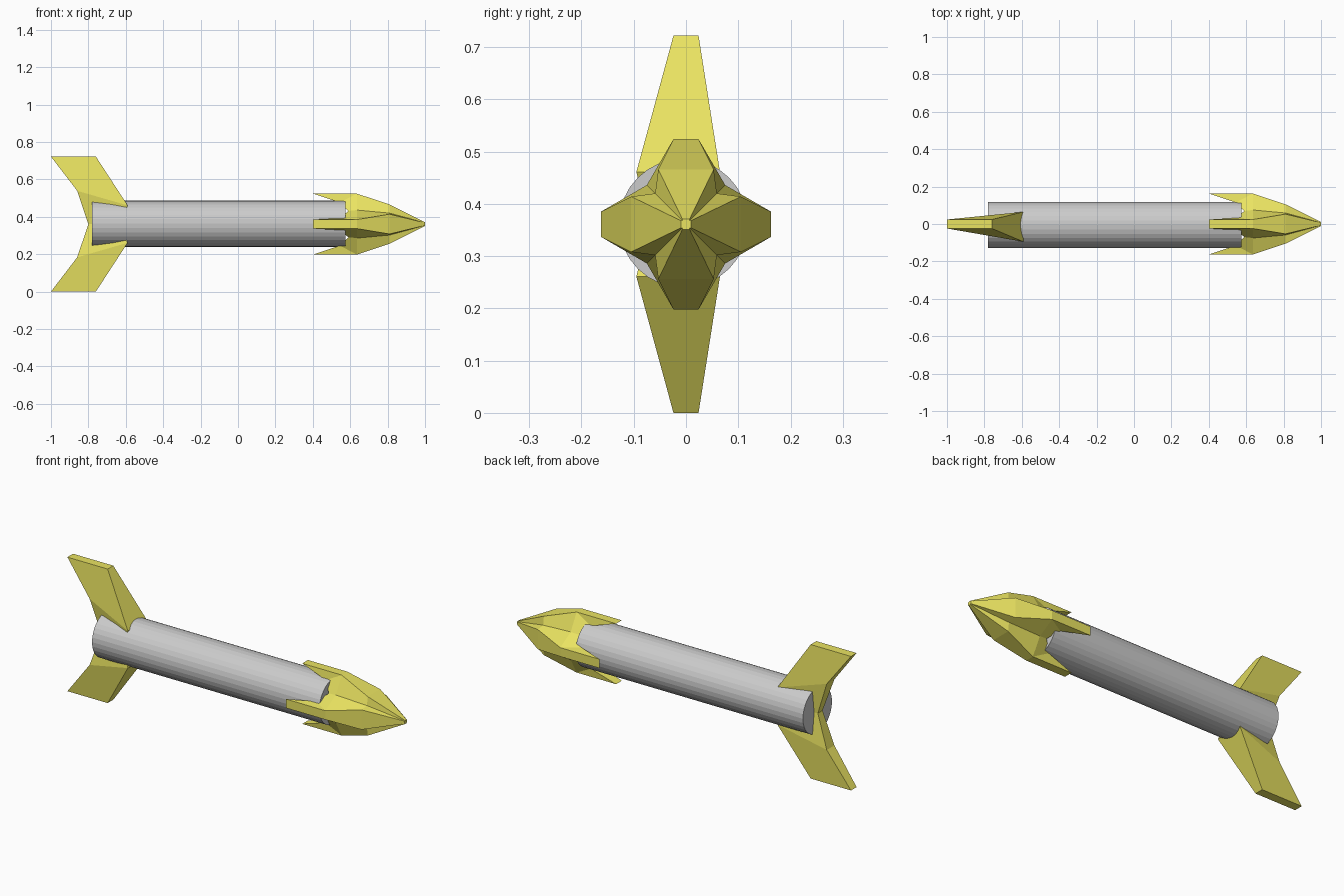
import bpy, bmesh, math
from mathutils import Vector, Matrix

if "Cube" in bpy.data.objects:
    bpy.data.objects.remove(bpy.data.objects["Cube"])

CZ = 0.361  # height of the long axis


def make_object(name, bm, mat=None):
    bmesh.ops.remove_doubles(bm, verts=bm.verts[:], dist=1e-5)
    bmesh.ops.recalc_face_normals(bm, faces=bm.faces[:])
    mesh = bpy.data.meshes.new(name)
    bm.to_mesh(mesh)
    bm.free()
    obj = bpy.data.objects.new(name, mesh)
    obj.location.z = CZ
    bpy.context.collection.objects.link(obj)
    if mat:
        mesh.materials.append(mat)
    return obj


yellow = bpy.data.materials.new("yellow")
yellow.diffuse_color = (0.82, 0.77, 0.12, 1)
yellow.use_nodes = True
yellow.node_tree.nodes["Principled BSDF"].inputs["Base Color"].default_value = yellow.diffuse_color

# Shaft
bpy.ops.mesh.primitive_cylinder_add(vertices=32, radius=0.1235, depth=1.355,
                                    location=(-0.1025, -0.005, CZ + 0.002),
                                    rotation=(0, math.pi / 2, 0))
bpy.context.object.name = "shaft"

# Four-bladed head: sections of (x, blade radius, blade half width, valley x, valley offset)
sections = [(0.40, 0.163, 0.024, 0.59, 0.070),
            (0.635, 0.163, 0.024, 0.635, 0.075),
            (0.81, 0.105, 0.053, 0.81, 0.059),
            (1.0, 0.010, 0.007, 1.0, 0.007)]
bm = bmesh.new()
for k in range(4):
    turn = Matrix.Rotation(k * math.pi / 2, 3, 'X')

    def face(*pts):
        bm.faces.new([bm.verts.new(turn @ Vector(p)) for p in pts])

    edge = [{s: (x, s * h, r) for s in (-1, 1)} for x, r, h, vx, v in sections]
    valley = [{s: (vx, s * v, v) for s in (-1, 1)} for x, r, h, vx, v in sections]
    under = {s: (0.545, s * 0.032, 0.115) for s in (-1, 1)}
    for i in range(3):
        face(edge[i][-1], edge[i][1], edge[i + 1][1], edge[i + 1][-1])
        for s in (-1, 1):
            if i:
                face(edge[i][s], edge[i + 1][s], valley[i + 1][s], valley[i][s])
            else:
                face(edge[0][s], edge[1][s], under[s])
                face(under[s], edge[1][s], valley[1][s], valley[0][s])
    # barb underside, back cap and nose cap
    face(edge[0][-1], edge[0][1], under[1], under[-1])
    face(under[-1], under[1], valley[0][1], valley[0][-1])
    face(valley[0][-1], valley[0][1], (0.59, 0, 0))
    face(edge[3][-1], edge[3][1], valley[3][1], valley[3][-1])
    for s in (-1, 1):
        face(edge[3][s], valley[3][s], (1.0, 0, 0))
    face(edge[3][-1], edge[3][1], (1.0, 0, 0))
make_object("arrow_head", bm, yellow)

# Tail fins: outline of (x, height, y low, y high), mirrored above and below
outline = [(-1.0, 0.361, -0.024, 0.024), (-0.76, 0.361, -0.024, 0.024),
           (-0.59, 0.10, -0.095, 0.065), (-0.63, 0.0, -0.07, 0.05),
           (-0.80, 0.0, -0.02, 0.02), (-0.86, 0.178, -0.035, 0.03)]
bm = bmesh.new()
for side in (1, -1):
    low = [bm.verts.new((x, a, side * z)) for x, z, a, b in outline]
    high = [bm.verts.new((x, b, side * z)) for x, z, a, b in outline]
    for ring in (low, high):
        bm.faces.new([ring[i] for i in (0, 1, 2, 5)])
        bm.faces.new([ring[i] for i in (5, 2, 3, 4)])
    for i in range(6):
        if i != 3:  # the two fins join on the axis
            j = (i + 1) % 6
            bm.faces.new((low[i], low[j], high[j], high[i]))
make_object("tail_fins", bm, yellow)
